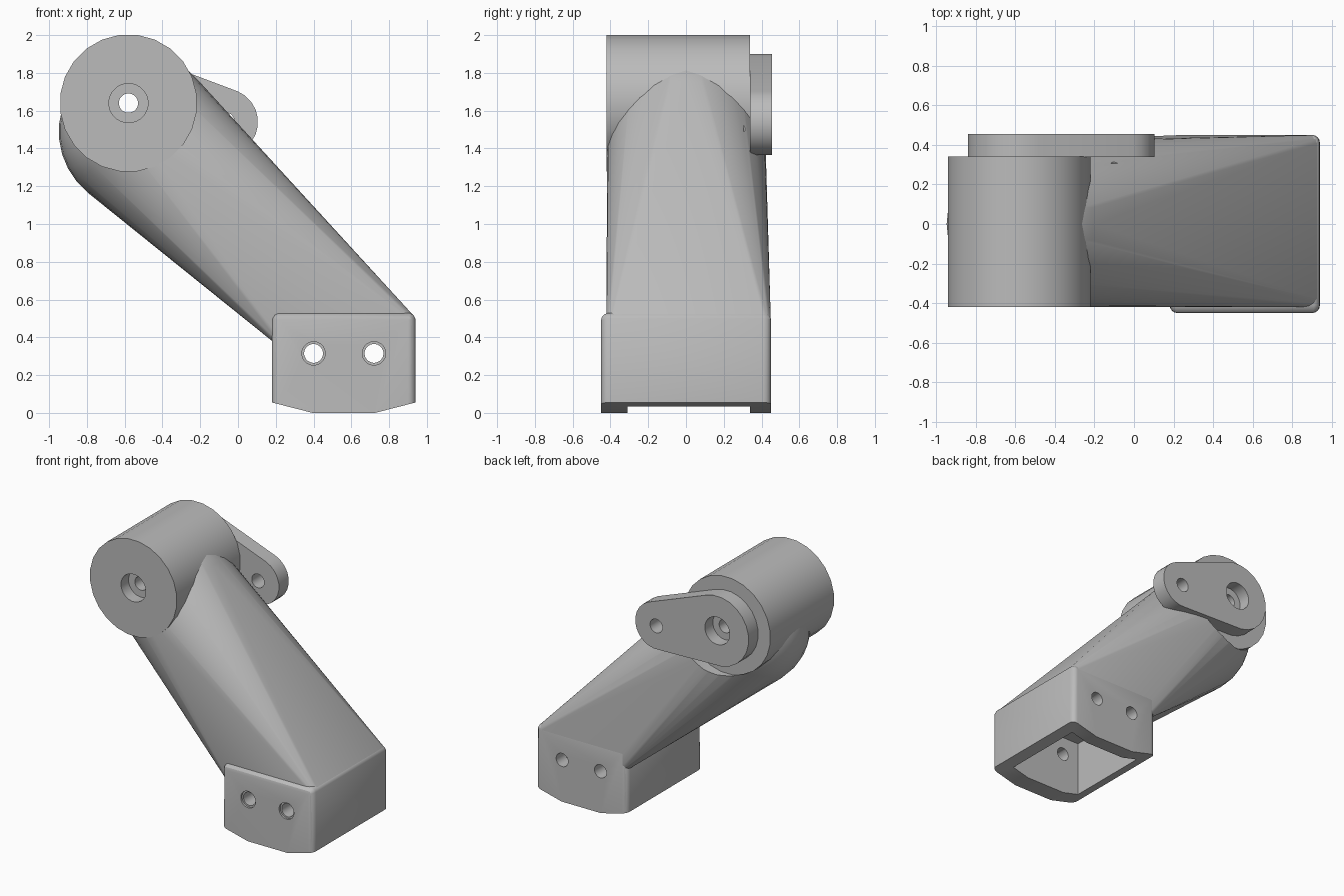
import bpy, bmesh
from math import sin, cos, pi, radians
from mathutils import Vector

old = bpy.data.objects.get("Cube")
if old:
    bpy.data.objects.remove(old, do_unlink=True)

grey = bpy.data.materials.new("plain_grey")
grey.use_nodes = True
tone = (0.5, 0.5, 0.5, 1)
grey.diffuse_color = tone
grey.node_tree.nodes["Principled BSDF"].inputs["Base Color"].default_value = tone


def ring(x, z, r, y0, y1, n=24):
    """Points of a cylinder that runs along y."""
    return [(x + r * cos(2 * pi * (i + .5) / n), y, z + r * sin(2 * pi * (i + .5) / n))
            for i in range(n) for y in (y0, y1)]


def ball(x, y, z, r, n=24):
    """Points of a sphere with its poles along y."""
    pts = [(x, y - r, z), (x, y + r, z)]
    for j in range(1, n // 2):
        a = 2 * pi * j / n
        pts += ring(x, z, r * sin(a), y + r * cos(a), y + r * cos(a), n)[::2]
    return pts


def hull(name, pts):
    """Convex solid around the points."""
    bm = bmesh.new()
    for p in pts:
        bm.verts.new(p)
    bmesh.ops.remove_doubles(bm, verts=bm.verts, dist=0.0005)
    bmesh.ops.convex_hull(bm, input=bm.verts[:])
    bmesh.ops.delete(bm, geom=[v for v in bm.verts if not v.link_faces], context='VERTS')
    bmesh.ops.dissolve_limit(bm, angle_limit=radians(0.5), verts=bm.verts[:], edges=bm.edges[:])
    bmesh.ops.recalc_face_normals(bm, faces=bm.faces[:])
    mesh = bpy.data.meshes.new(name)
    bm.to_mesh(mesh)
    bm.free()
    mesh.materials.append(grey)
    obj = bpy.data.objects.new(name, mesh)
    bpy.context.collection.objects.link(obj)
    return obj


def box(x0, x1, y0, y1, z0, z1):
    return [(x, y, z) for x in (x0, x1) for y in (y0, y1) for z in (z0, z1)]


def corner_balls(y0, y1, zs, r=0.04):
    pts = []
    for x in (0.18 + r, 0.94 - r):
        for y in (y0 + r, y1 - r):
            for z in zs:
                pts += ball(x, y, z, r, 12)
    return pts


PIVOT = (-0.58, 1.64)
TIP = (-0.07, 1.54)

# Socket block: rounded top, upright edges, and a bottom that slopes up at both ends
socket_pts = corner_balls(-0.45, 0.45, [0.49])
for cx, sx in ((0.22, -1), (0.90, 1)):
    for cy, sy in ((-0.41, -1), (0.41, 1)):
        for i in range(5):
            a = pi / 2 * i / 4
            x = cx + sx * 0.04 * cos(a)
            z = (abs(x - 0.56) - 0.165) * 0.256
            socket_pts.append((x, cy + sy * 0.04 * sin(a), z))
socket_pts += [(x, y, 0) for x in (0.395, 0.725) for y in (-0.45, 0.45)]
socket = hull("socket_block", socket_pts)

# Arm: tapers from the round shoulder to the block
arm = hull("arm", ball(-0.53, 0, 1.49, 0.419, 32) + corner_balls(-0.42, 0.449, [0.40, 0.488]))

# Pivot barrel and lever plate
barrel = hull("pivot_barrel", ring(*PIVOT, 0.364, -0.42, 0.34))
lever = hull("lever_plate", ring(*PIVOT, 0.262, 0.338, 0.455) + ring(*TIP, 0.176, 0.338, 0.455))

# Cutters
cavity = hull("cavity_cutter", box(0.26, 0.86, -0.31, 0.34, -0.1, 0.45))
bolt_holes = [hull("bolt_cutter", ring(x, 0.315, 0.05, -0.6, 0.6)) for x in (0.4, 0.72)]
sinks = [hull("sink_cutter", ring(x, 0.315, 0.062, -0.6, -0.435)) for x in (0.4, 0.72)]
bore = hull("bore_cutter", ring(*PIVOT, 0.051, -0.6, 0.6))
front_recess = hull("front_recess_cutter", ring(*PIVOT, 0.104, -0.6, -0.33))
back_recess = hull("back_recess_cutter", ring(*PIVOT, 0.104, 0.36, 0.6))
tip_hole = hull("tip_cutter", ring(*TIP, 0.052, 0.305, 0.6))
clearance = hull("clearance_cutter", ring(*PIVOT, 0.368, 0.339, 0.7))

bores = [bore, front_recess, back_recess]
cuts = {
    socket: [cavity] + bolt_holes + sinks,
    arm: [cavity] + bolt_holes + bores + [tip_hole, clearance],
    barrel: bores,
    lever: [bore, back_recess, tip_hole],
}
for part, cutters in cuts.items():
    for c in cutters:
        mod = part.modifiers.new("cut", 'BOOLEAN')
        mod.operation = 'DIFFERENCE'
        mod.solver = 'EXACT'
        mod.object = c

# Bake the cuts, then drop the cutters
bpy.context.view_layer.update()
deps = bpy.context.evaluated_depsgraph_get()
baked = {p: bpy.data.meshes.new_from_object(p.evaluated_get(deps)) for p in cuts}
for part, mesh in baked.items():
    part.modifiers.clear()
    part.data = mesh
for c in {c for group in cuts.values() for c in group}:
    bpy.data.objects.remove(c, do_unlink=True)

# Smooth rounded surfaces, keep real edges sharp
bpy.ops.object.select_all(action='DESELECT')
for part in cuts:
    part.select_set(True)
bpy.context.view_layer.objects.active = arm
bpy.ops.object.shade_smooth_by_angle(angle=radians(30))
